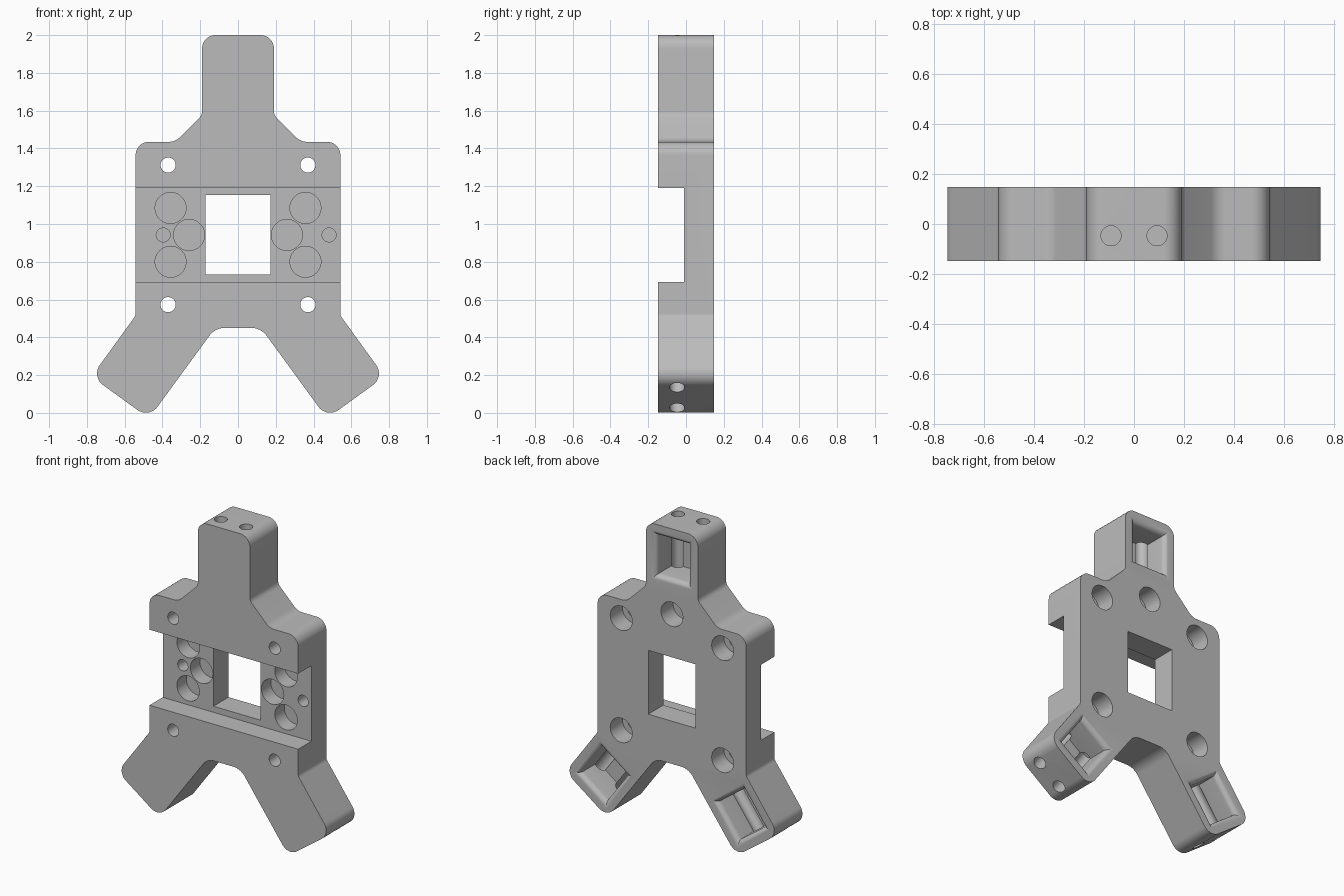
import bpy, bmesh
from math import radians, tan, pi, sin, cos
from mathutils import Matrix, Vector

cube = bpy.data.objects.get("Cube")
if cube:
    bpy.data.objects.remove(cube)

HALF = 0.147      # half thickness of the plate
FLOOR = -0.01     # bottom of the front channel

grey = bpy.data.materials.new("plain_grey")
grey.use_nodes = True
grey.diffuse_color = (0.5, 0.5, 0.5, 1)
grey.node_tree.nodes["Principled BSDF"].inputs["Base Color"].default_value = (0.5, 0.5, 0.5, 1)


def make_object(name, bm):
    bmesh.ops.recalc_face_normals(bm, faces=bm.faces)
    mesh = bpy.data.meshes.new(name)
    bm.to_mesh(mesh)
    bm.free()
    mesh.materials.append(grey)
    obj = bpy.data.objects.new(name, mesh)
    bpy.context.collection.objects.link(obj)
    return obj


def round_corners(corners, steps=8):
    """Replace each (x, z, radius) corner by an arc."""
    out = []
    for i, (x, z, r) in enumerate(corners):
        p = Vector((x, z))
        a = (Vector(corners[i - 1][:2]) - p).normalized()
        b = (Vector(corners[(i + 1) % len(corners)][:2]) - p).normalized()
        half = a.angle(b) / 2
        start, end = p + a * r / tan(half), p + b * r / tan(half)
        centre = p + (a + b).normalized() * r / sin(half)
        for k in range(steps + 1):
            spoke = start.lerp(end, k / steps) - centre
            out.append(centre + spoke.normalized() * r)
    return out


def loft(name, loops):
    """Solid through matching loops of points, capped at both ends."""
    bm = bmesh.new()
    rings = [[bm.verts.new(p) for p in loop] for loop in loops]
    n = len(rings[0])
    for r0, r1 in zip(rings, rings[1:]):
        for i in range(n):
            bm.faces.new((r0[i], r0[(i + 1) % n], r1[(i + 1) % n], r1[i]))
    bm.faces.new(rings[0])
    bm.faces.new(rings[-1])
    return make_object(name, bm)


cutters = []


def cut_box(x, y0, y1, z0, z1):
    loops = [[(-x, y, z0), (x, y, z0), (x, y, z1), (-x, y, z1)] for y in (y0, y1)]
    cutters.append(loft("box_cutter", loops))


def cut_hole(start, end, radius, frame=Matrix()):
    start, end = frame @ Vector(start), frame @ Vector(end)
    axis = end - start
    bm = bmesh.new()
    bmesh.ops.create_cone(
        bm, cap_ends=True, segments=40, radius1=radius, radius2=radius, depth=axis.length,
        matrix=Matrix.Translation((start + end) / 2) @ axis.to_track_quat('Z', 'Y').to_matrix().to_4x4())
    cutters.append(make_object("hole_cutter", bm))


# Three-armed plate outline
right = [(0.19, 2.0, 0.07), (0.19, 1.577, 0.05), (0.332, 1.435, 0.08), (0.542, 1.435, 0.07),
         (0.542, 0.515, 0.04), (0.776, 0.192, 0.075), (0.471, -0.029, 0.075), (0.121, 0.45, 0.1)]
outline = round_corners(right + [(-x, z, r) for x, z, r in reversed(right)])
plate = loft("mounting_plate", [[(p.x, y, p.y) for p in outline] for y in (-HALF, HALF)])

# Front channel and central window
cut_box(1, -0.3, FLOOR, 0.692, 1.19)
cut_box(0.172, -0.25, 0.3, 0.732, 1.153)

# Round recesses in the channel floor
for side in (-1, 1):
    for x, z in ((0.357, 1.085), (0.357, 0.8), (0.259, 0.942)):
        cut_hole((side * x, -0.05, z), (side * x, 0.09, z), 0.082)
for x in (-0.396, 0.482):
    cut_hole((x, -0.05, 0.942), (x, 0.09, 0.942), 0.037)

# Bolt holes, counterbored from the back
for x in (-0.37, 0.37):
    for z in (0.573, 1.312):
        cut_hole((x, -0.3, z), (x, 0.3, z), 0.04)
        cut_hole((x, 0.02, z), (x, 0.25, z), 0.08)

# Blind hole in the back above the window
cut_hole((0, 0.02, 1.437), (0, 0.25, 1.437), 0.08)

# Back pocket with rounded rim and two end holes for every arm
LIP = 0.035
for angle, end in ((0, (0, 0, 2)), (144, (0.622, 0, 0.08)), (-144, (-0.622, 0, 0.08))):
    frame = Matrix.Translation(end) @ Matrix.Rotation(radians(angle), 4, 'Y')
    sections = [(0, -0.045)]
    for k in range(7):
        t = k / 6 * pi / 2
        sections.append((LIP * (1 - cos(t)), HALF - LIP * (1 - sin(t))))
    sections.append((LIP, HALF + 0.05))
    loops = []
    for grow, y in sections:
        w, h = 0.115 + grow, 0.13 + grow
        loops.append([frame @ Vector((sx * w, y, sz * h - 0.205))
                      for sx, sz in ((-1, -1), (1, -1), (1, 1), (-1, 1))])
    cutters.append(loft("pocket_cutter", loops))
    for x in (-0.092, 0.092):
        cut_hole((x, -0.047, 0.1), (x, -0.047, -0.4), 0.04, frame)

# Apply all cuts, then drop the cutters
for cutter in cutters:
    cutter.hide_render = True
    mod = plate.modifiers.new("cut", 'BOOLEAN')
    mod.operation = 'DIFFERENCE'
    mod.solver = 'EXACT'
    mod.object = cutter
bpy.context.view_layer.update()
evaluated = plate.evaluated_get(bpy.context.evaluated_depsgraph_get())
result = bpy.data.meshes.new_from_object(evaluated)
plate.modifiers.clear()
plate.data = result
result.materials.clear()
result.materials.append(grey)
for face in result.polygons:
    face.material_index = 0
for cutter in cutters:
    bpy.data.objects.remove(cutter)

# Smooth rounded walls, crisp edges
bpy.ops.object.select_all(action='DESELECT')
plate.select_set(True)
bpy.context.view_layer.objects.active = plate
bpy.ops.object.shade_smooth_by_angle(angle=radians(30))
